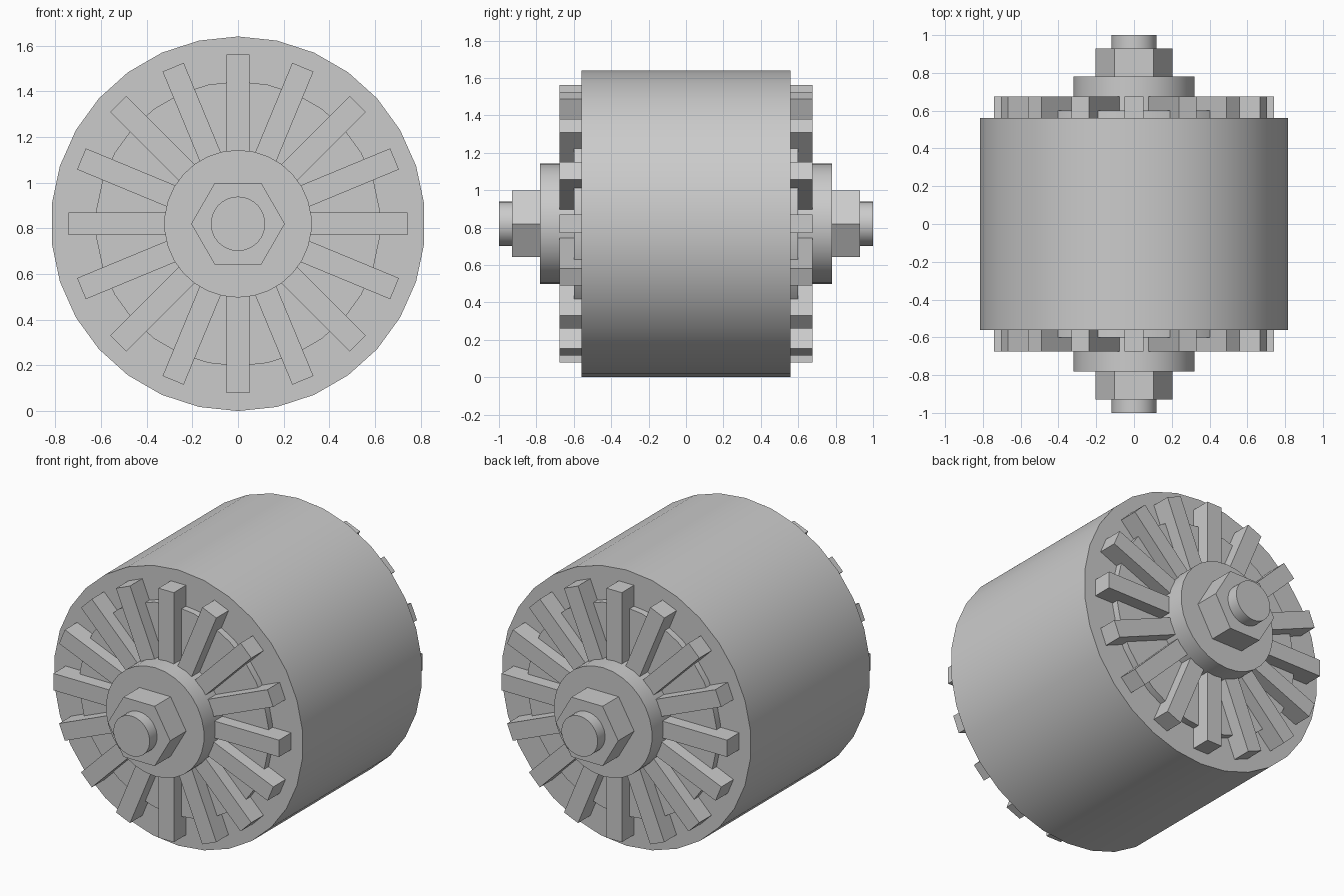
import bpy
from math import radians, sin, cos, pi

cube = bpy.data.objects.get("Cube")
if cube:
    bpy.data.objects.remove(cube, do_unlink=True)

CENTRE = 0.82          # height of the axle line

grey = bpy.data.materials.new("plain grey")
grey.use_nodes = True
COLOUR = (0.6, 0.6, 0.6, 1)
grey.diffuse_color = COLOUR
grey.node_tree.nodes["Principled BSDF"].inputs["Base Color"].default_value = COLOUR


def cylinder(name, radius, y0, y1, sides=30, spin=0):
    """Cylinder lying along y between y0 and y1."""
    bpy.ops.mesh.primitive_cylinder_add(
        vertices=sides, radius=radius, depth=abs(y1 - y0),
        location=(0, (y0 + y1) / 2, CENTRE), rotation=(radians(90), radians(spin), 0))
    obj = bpy.context.object
    obj.name = name
    obj.data.materials.append(grey)
    bpy.ops.object.shade_smooth_by_angle(angle=radians(30))
    return obj


def bar(name, angle, y0, y1, inner=0.28, outer=0.742, width=0.1):
    """Radial block on an end face."""
    mid = (inner + outer) / 2
    bpy.ops.mesh.primitive_cube_add(
        size=1, location=(mid * cos(angle), (y0 + y1) / 2, CENTRE + mid * sin(angle)),
        rotation=(0, -angle, 0), scale=(outer - inner, abs(y1 - y0), width))
    obj = bpy.context.object
    obj.name = name
    obj.data.materials.append(grey)


# Main body and the axle running through it
cylinder("drum", 0.82, -0.56, 0.56)
cylinder("axle", 0.119, -1.0, 1.0)

# Matching fittings on both ends
for end, s in (("front", -1), ("back", 1)):
    cylinder(end + "_step_disc", 0.623, s * 0.54, s * 0.6)
    cylinder(end + "_hub", 0.323, s * 0.54, s * 0.78)
    cylinder(end + "_nut", 0.205, s * 0.76, s * 0.93, sides=6, spin=30)
    for i in range(16):
        bar(f"{end}_bar_{i + 1}", i * pi / 8, s * 0.55, s * 0.675)
